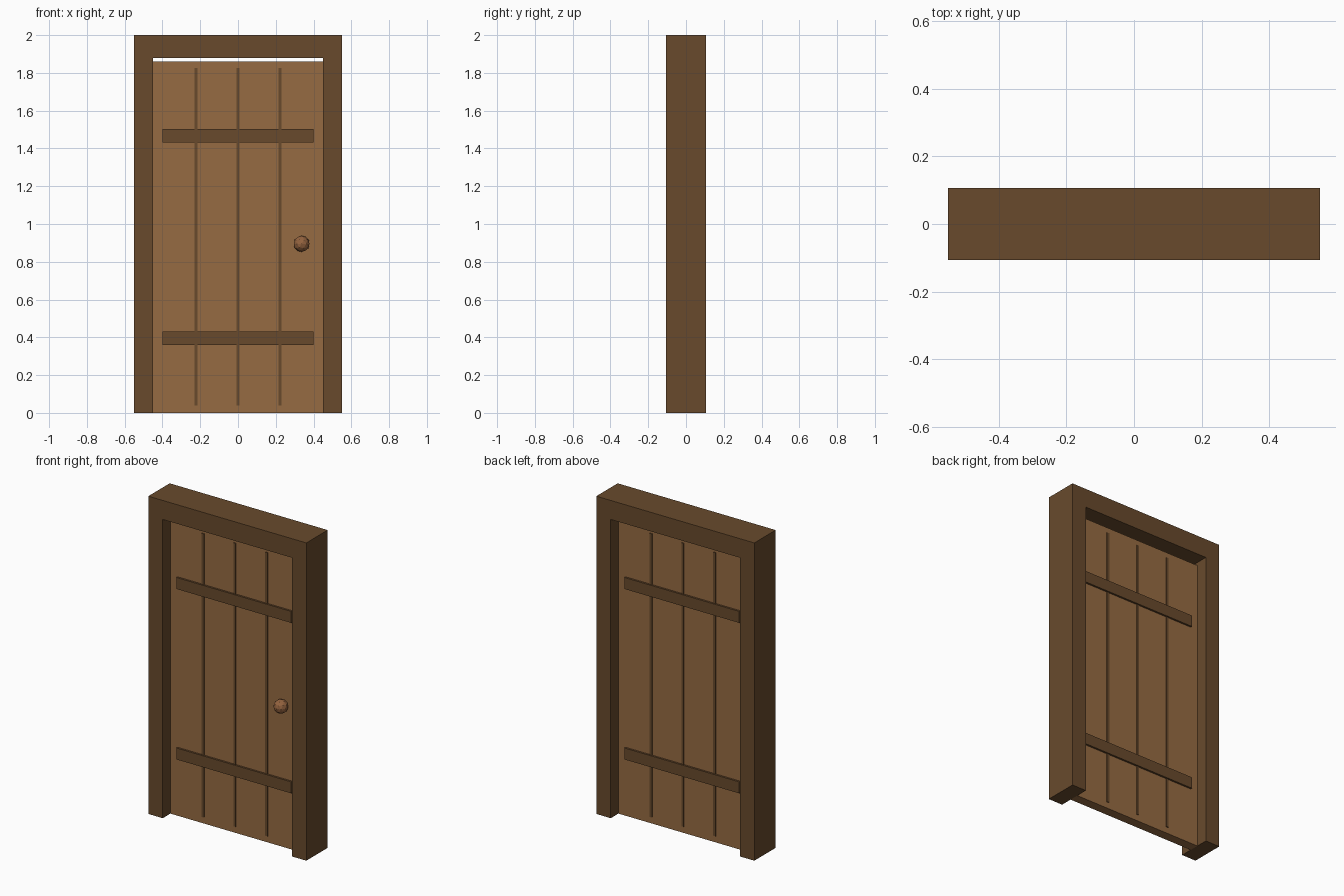
import bpy
import bmesh
from mathutils import Vector

cube = bpy.data.objects.get("Cube")
if cube:
    bpy.data.objects.remove(cube, do_unlink=True)


def srgb(r, g, b):
    return tuple(((c / 255 + 0.055) / 1.055) ** 2.4 for c in (r, g, b)) + (1,)


def material(name, colour):
    mat = bpy.data.materials.new(name)
    mat.use_nodes = True
    mat.diffuse_color = colour
    mat.node_tree.nodes["Principled BSDF"].inputs["Base Color"].default_value = colour
    return mat


dark_wood = material("dark wood", srgb(104, 74, 44))
light_wood = material("light wood", srgb(150, 107, 66))
knob_wood = material("knob wood", srgb(147, 98, 62))


def add_object(name, bm, mat):
    bmesh.ops.recalc_face_normals(bm, faces=bm.faces)
    mesh = bpy.data.meshes.new(name)
    bm.to_mesh(mesh)
    bm.free()
    mesh.materials.append(mat)
    obj = bpy.data.objects.new(name, mesh)
    bpy.context.collection.objects.link(obj)
    return obj


def extruded(name, outline, depth, mat):
    """Front-facing outline in x and z, extruded evenly about y = 0."""
    bm = bmesh.new()
    face = bm.faces.new([bm.verts.new((x, -depth / 2, z)) for x, z in outline])
    new = bmesh.ops.extrude_face_region(bm, geom=[face])["geom"]
    verts = [v for v in new if isinstance(v, bmesh.types.BMVert)]
    bmesh.ops.translate(bm, verts=verts, vec=Vector((0, depth, 0)))
    return add_object(name, bm, mat)


def board(name, x, width, bottom, top, depth, mat):
    left, right = x - width / 2, x + width / 2
    outline = [(left, bottom), (right, bottom), (right, top), (left, top)]
    return extruded(name, outline, depth, mat)


# Surround: two posts and a lintel in one piece
half_outline = [(0.55, 0), (0.55, 2), (0.45, 1.88), (0.45, 0)]
outer, inner = half_outline[:2], half_outline[2:]
right_side = outer
left_side = [(-x, z) for x, z in reversed(outer)]
opening = [(-x, z) for x, z in reversed(inner)] + inner
extruded("door_frame", right_side + left_side + opening, 0.212, dark_wood)

# Door leaf, with a gap under the lintel
board("door_panel", 0, 0.9, 0, 1.86, 0.06, light_wood)

# Plank seams and cross battens show on both faces of the leaf
for i, x in enumerate((-0.222, 0, 0.222)):
    board(f"plank_seam_{i + 1}", x, 0.016, 0.04, 1.825, 0.07, dark_wood)
for name, z in (("lower_batten", 0.395), ("upper_batten", 1.468)):
    board(name, 0, 0.8, z - 0.036, z + 0.036, 0.084, dark_wood)

# Faceted knob on the front only
bm = bmesh.new()
bmesh.ops.create_icosphere(bm, subdivisions=2, radius=0.043)
knob = add_object("door_knob", bm, knob_wood)
knob.location = (0.337, -0.055, 0.895)
